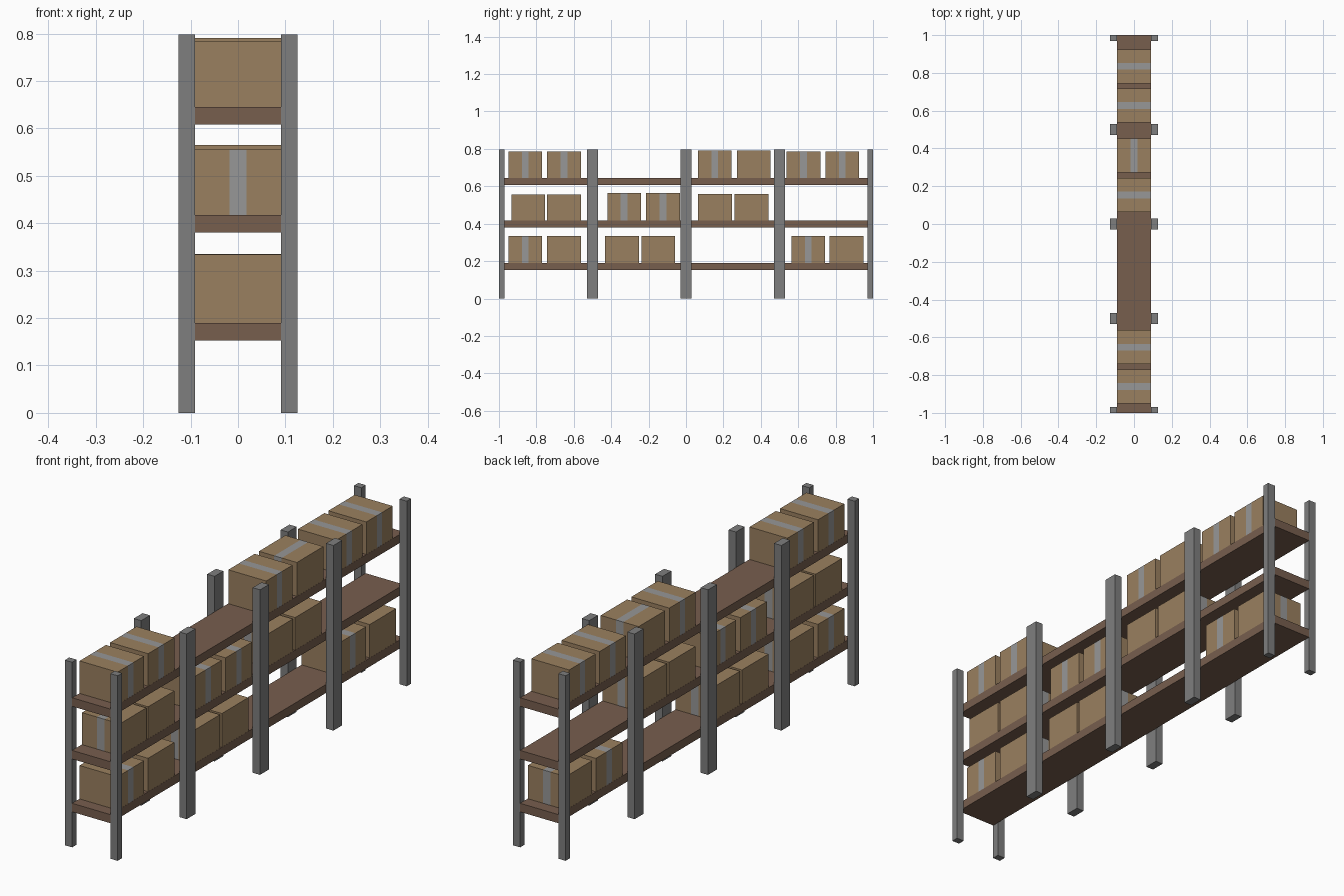
import bpy, bmesh
from mathutils import Vector

if "Cube" in bpy.data.objects:
    bpy.data.objects.remove(bpy.data.objects["Cube"])


def mat(name, rgb):
    m = bpy.data.materials.new(name)
    m.diffuse_color = (*rgb, 1)
    m.use_nodes = True
    m.node_tree.nodes["Principled BSDF"].inputs["Base Color"].default_value = m.diffuse_color
    return m


STEEL = mat("steel_grey", (0.21, 0.21, 0.21))
WOOD = mat("shelf_brown", (0.185, 0.112, 0.076))
CARD = mat("cardboard", (0.323, 0.216, 0.115))
TAPE = mat("tape_grey", (0.31, 0.31, 0.31))


def block(name, lo, hi, mats, tape_axis=None):
    """Axis-aligned block; tape_axis adds a flush tape band centred on that axis."""
    lo, hi = Vector(lo), Vector(hi)
    mid, size = (lo + hi) / 2, hi - lo
    bm = bmesh.new()
    bmesh.ops.create_cube(bm, size=1)
    bmesh.ops.scale(bm, vec=size, verts=bm.verts)
    if tape_axis is not None:
        n = Vector((0, 0, 0))
        n[tape_axis] = 1
        for s in (-0.018, 0.018):
            bmesh.ops.bisect_plane(bm, geom=bm.verts[:] + bm.edges[:] + bm.faces[:],
                                   plane_co=n * s, plane_no=n)
        for f in bm.faces:
            if abs(f.calc_center_median()[tape_axis]) < 0.01 and abs(f.normal[tape_axis]) < 0.5:
                f.material_index = 1
    me = bpy.data.meshes.new(name)
    bm.to_mesh(me)
    bm.free()
    for m in mats:
        me.materials.append(m)
    ob = bpy.data.objects.new(name, me)
    ob.location = mid
    bpy.context.collection.objects.link(ob)


# Posts: five pairs, the end ones half as deep
for i, (y0, y1) in enumerate([(-1, -0.97), (-0.53, -0.47), (-0.03, 0.03), (0.47, 0.53), (0.97, 1)]):
    for side, x in (("left", -0.1085), ("right", 0.1085)):
        block(f"post_{side}_{i}", (x - 0.0175, y0, 0), (x + 0.0175, y1, 0.798), [STEEL])

# Shelves
TOPS = (0.19, 0.418, 0.645)
for i, z in enumerate(TOPS):
    block(f"shelf_{i}", (-0.091, -1, z - 0.037), (0.091, 1, z), [WOOD])

# Boxes: (shelf, y centre, tape axis: 1 = band across x, 0 = band along y, height)
BOXES = [
    (0, -0.86, 1, 0.144), (0, -0.652, 0, 0.144), (0, -0.342, 0, 0.145), (0, -0.149, 0, 0.145),
    (0, 0.653, 1, 0.144), (0, 0.858, 0, 0.144),
    (1, -0.844, 0, 0.138), (1, -0.652, 0, 0.138), (1, -0.331, 1, 0.147), (1, -0.123, 1, 0.147),
    (1, 0.155, 0, 0.14), (1, 0.35, 0, 0.14),
    (2, -0.86, 1, 0.14), (2, -0.652, 1, 0.14), (2, 0.153, 1, 0.146), (2, 0.362, 0, 0.146),
    (2, 0.628, 1, 0.14), (2, 0.835, 1, 0.14),
]
for i, (s, y, axis, h) in enumerate(BOXES):
    z = TOPS[s]
    block(f"carton_{i}", (-0.0905, y - 0.09, z), (0.0905, y + 0.09, z + h), [CARD, TAPE], axis)
